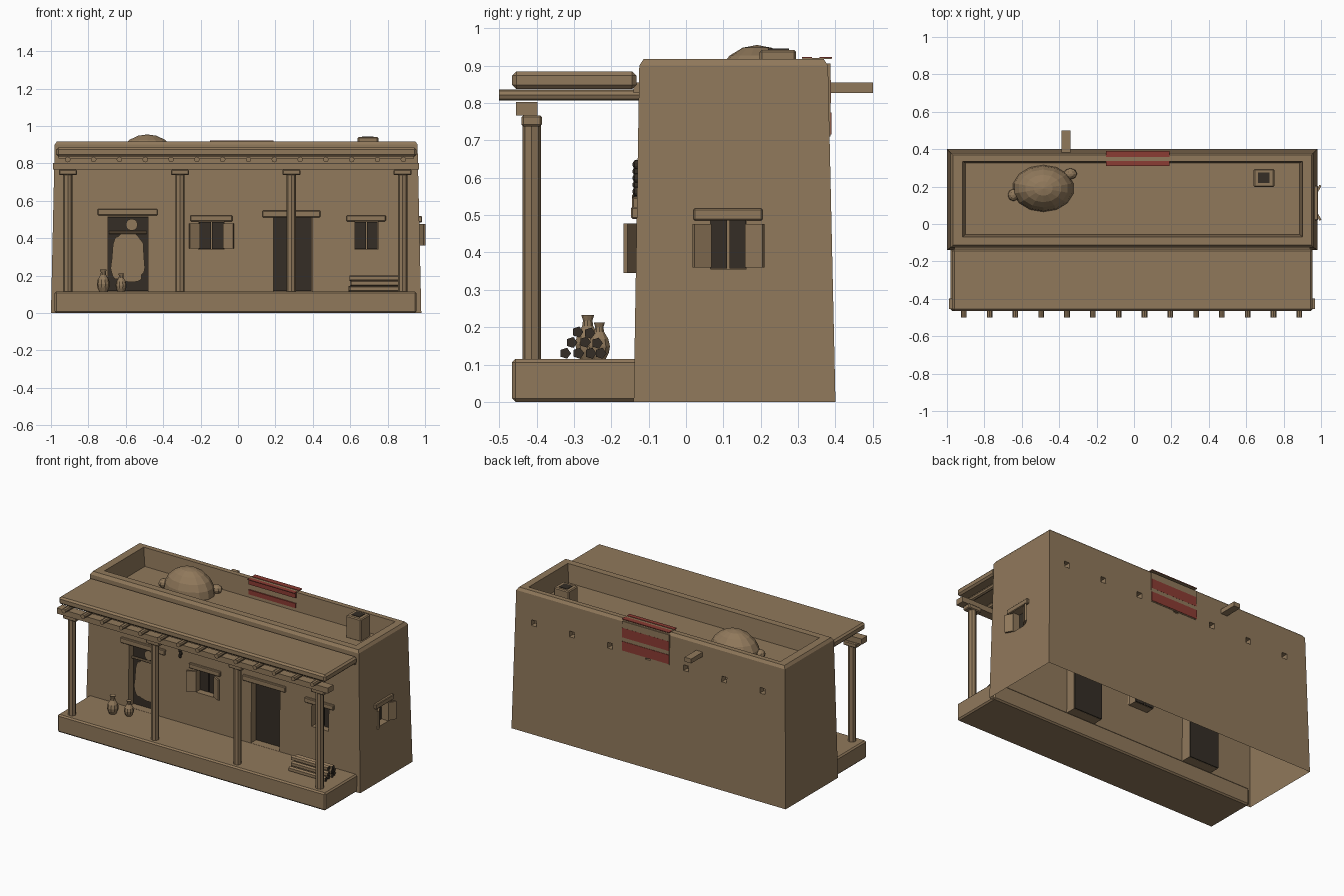
import bpy, bmesh, math, random
from mathutils import Vector, Matrix

if "Cube" in bpy.data.objects:
    bpy.data.objects.remove(bpy.data.objects["Cube"])

random.seed(4)


def material(name, rgb):
    m = bpy.data.materials.new(name)
    m.diffuse_color = (*rgb, 1)
    m.use_nodes = True
    m.node_tree.nodes["Principled BSDF"].inputs["Base Color"].default_value = m.diffuse_color
    return m


ADOBE = material("adobe brown", (0.28, 0.19, 0.105))
DARK = material("dark wood", (0.035, 0.027, 0.019))
RED = material("woven red", (0.26, 0.045, 0.033))


def finish(bm, name, mats, bevel=0):
    """Turn a bmesh into a scene object."""
    bmesh.ops.recalc_face_normals(bm, faces=bm.faces)
    if bevel:
        bmesh.ops.bevel(bm, geom=bm.edges[:], offset=bevel, segments=1, affect='EDGES')
    me = bpy.data.meshes.new(name)
    bm.to_mesh(me)
    bm.free()
    for m in mats:
        me.materials.append(m)
    ob = bpy.data.objects.new(name, me)
    bpy.context.collection.objects.link(ob)
    return ob


def add_loft(bm, rings):
    """Stack of rectangles (x0, x1, y0, y1, z) joined into a solid."""
    loops = [[bm.verts.new(p) for p in ((a, c, z), (b, c, z), (b, d, z), (a, d, z))]
             for a, b, c, d, z in rings]
    for lo, hi in zip(loops, loops[1:]):
        for i in range(4):
            j = (i + 1) % 4
            bm.faces.new((lo[i], lo[j], hi[j], hi[i]))
    bm.faces.new(loops[0][::-1])
    bm.faces.new(loops[-1])


def box(name, x0, x1, y0, y1, z0, z1, mat=ADOBE, bevel=0):
    bm = bmesh.new()
    add_loft(bm, [(x0, x1, y0, y1, z0), (x0, x1, y0, y1, z1)])
    return finish(bm, name, [mat], bevel)


def rod(name, p, q, r, sides, mat=ADOBE, end=None):
    """Prism between two points, optionally with end caps of another colour."""
    p, q = Vector(p), Vector(q)
    bm = bmesh.new()
    bmesh.ops.create_cone(bm, cap_ends=True, segments=sides, radius1=r, radius2=r,
                          depth=(q - p).length)
    if end:
        for f in bm.faces:
            f.material_index = int(abs(f.normal.z) > 0.9)
    rot = Vector((0, 0, 1)).rotation_difference(q - p).to_matrix().to_4x4()
    bm.transform(Matrix.Translation((p + q) / 2) @ rot)
    return finish(bm, name, [mat, end or mat])


def ball(name, centre, scale, mat=ADOBE, u=14, v=10):
    bm = bmesh.new()
    bmesh.ops.create_uvsphere(bm, u_segments=u, v_segments=v, radius=1)
    bm.transform(Matrix.Translation(centre) @ Matrix.Diagonal((*scale, 1)))
    return finish(bm, name, [mat])


def jar(name, x, y, z, r, h):
    """Lathed clay jar."""
    prof = [(0.6, 0), (0.9, .18), (1, .35), (.85, .55), (.45, .75), (.38, .88), (.52, 1), (.3, .96)]
    bm = bmesh.new()
    n = 10
    rings = [[bm.verts.new((x + r * a * math.cos(i * math.tau / n),
                            y + r * a * math.sin(i * math.tau / n), z + h * b))
              for i in range(n)] for a, b in prof]
    for lo, hi in zip(rings, rings[1:]):
        for i in range(n):
            bm.faces.new((lo[i], lo[(i + 1) % n], hi[(i + 1) % n], hi[i]))
    bm.faces.new(rings[0][::-1])
    bm.faces.new(rings[-1])
    return finish(bm, name, [ADOBE])


# House body: battered walls, open underneath
bm = bmesh.new()
add_loft(bm, [(-1, .98, -.14, .40, 0), (-.98, .96, -.125, .38, .90),
              (-.968, .948, -.113, .368, .918)])
house = finish(bm, "house_walls", [ADOBE])

# Openings cut from the body: roof well, doors, windows, drain holes
DOORS = [(-.695, -.48), (.19, .395)]
WINDOWS = [(-.21, -.075), (.625, .748)]
bm = bmesh.new()
add_loft(bm, [(-.90, .885, -.055, .325, .80), (-.92, .905, -.072, .338, .95)])
for a, b in DOORS:
    add_loft(bm, [(a, b, -.3, -.07, .116), (a, b, -.3, -.07, .515)])
for a, b in WINDOWS:
    add_loft(bm, [(a, b, -.3, -.08, .34), (a, b, -.3, -.08, .49)])
add_loft(bm, [(.91, 1.2, .065, .162, .355), (.91, 1.2, .065, .162, .487)])
for i in range(7):
    x = .83 - i * .275
    add_loft(bm, [(x - .018, x + .018, .345, .6, .70), (x - .018, x + .018, .345, .6, .737)])
cutter = finish(bm, "opening_cutter", [ADOBE])
cutter.hide_render = True
mod = house.modifiers.new("openings", 'BOOLEAN')
mod.operation, mod.solver, mod.object = 'DIFFERENCE', 'EXACT', cutter
bpy.context.view_layer.objects.active = house
bpy.ops.object.modifier_apply(modifier=mod.name)
bpy.data.objects.remove(cutter)
bm = bmesh.new()
bm.from_mesh(house.data)
bmesh.ops.delete(bm, geom=[f for f in bm.faces if all(v.co.z < .001 for v in f.verts)],
                 context='FACES')
bm.to_mesh(house.data)
bm.free()

# Doors and windows: dark panels and lintels
for i, (a, b) in enumerate(DOORS):
    box("door_panel", a + .001, b - .001, -.085, -.064, .117, .514, DARK)
    box("door_lintel", *((-.75, -.43), (.13, .44))[i], -.145, -.08,
        *((.522, .557), (.512, .548))[i], bevel=.004)
for i, (a, b) in enumerate(WINDOWS):
    m = (a + b) / 2
    for c, d in ((a + .001, m - .003), (m + .003, b - .001)):
        box("window_panel", c, d, -.095, -.074, .342, .488, DARK)
    box("window_lintel", *((-.255, -.03), (.58, .79))[i], -.147, -.09, .49, .522, bevel=.004)
for c, d in ((.066, .11), (.116, .161)):
    box("side_window_panel", .905, .925, c, d, .357, .486, DARK)
box("side_window_lintel", .92, .985, .02, .205, .485, .518, bevel=.004)


def leaf(name, hinge, length, angle, z0, z1):
    ob = box(name, 0, length, -.006, .006, z0, z1)
    ob.data.transform(Matrix.Translation((*hinge, 0)) @ Matrix.Rotation(math.radians(angle), 4, 'Z'))


# Open shutters
leaf("shutter_left", (-.207, -.134), .06, 180 + 28, .345, .478)
leaf("shutter_right", (-.078, -.134), .06, -28, .345, .478)
leaf("side_shutter_front", (.972, .066), .052, -62, .36, .476)
leaf("side_shutter_back", (.972, .161), .052, 62, .36, .476)

# Ragged hide hung in the left doorway, with rod and round shield
bm = bmesh.new()
pts = []
for i in range(28):
    t = i * math.tau / 28
    k = random.uniform(.9, 1.04)
    c, s = math.cos(t), math.sin(t)
    pts.append(bm.verts.new((-.588 + .092 * k * math.copysign(abs(c) ** .6, c), -.10,
                             .295 + .13 * k * math.copysign(abs(s) ** .6, s))))
face = bm.faces.new(pts)
ext = bmesh.ops.extrude_face_region(bm, geom=[face])
bmesh.ops.translate(bm, vec=(0, .008, 0), verts=[v for v in ext["geom"] if isinstance(v, bmesh.types.BMVert)])
finish(bm, "hide_curtain", [ADOBE])
rod("curtain_rod", (-.69, -.105, .43), (-.49, -.105, .43), .008, 8)
rod("round_shield", (-.568, -.11, .472), (-.568, -.09, .472), .032, 12)

# Porch: platform, posts, beam, rafters and roof slab
box("porch_platform", -.98, .955, -.465, -.125, 0, .115, bevel=.009)
for x in (-.91, -.31, .285, .88):
    rod("porch_post", (x, -.413, .11), (x, -.413, .74), .025, 8)
    box("post_capital", x - .048, x + .048, -.44, -.386, .737, .767, bevel=.005)
box("porch_beam", -.99, .967, -.455, -.398, .767, .803)
for i in range(14):
    x = -.91 + i * .138
    rod("rafter", (x, -.5, .821), (x, -.115, .821), .015, 8)
box("porch_roof", -.972, .955, -.465, -.133, .837, .884, bevel=.011)
box("roof_ledger", -.96, .94, -.14, -.115, .826, .855)

# Drain spouts, front stub and long rear one
box("front_spout", -.475, -.425, -.14, -.10, .825, .85, DARK)
box("rear_spout", -.387, -.34, .345, .50, .826, .855)

# Rooftop: chimney and domed heap
box("chimney", .64, .75, .197, .295, .795, .942, bevel=.006)
box("chimney_flue", .664, .724, .22, .276, .93, .945, DARK)
ball("roof_dome", (-.485, .19, .805), (.165, .125, .15))
ball("dome_lump_right", (-.34, .268, .825), (.036, .03, .028), u=8, v=6)
ball("dome_lump_left", (-.645, .155, .825), (.03, .033, .028), u=8, v=6)

# Striped blanket over the rear parapet
def wall_y(z):
    return .40 - .0222 * z


box("blanket_back", -.15, .19, .376, .387, .71, .905)
box("blanket_top", -.15, .19, .312, .39, .917, .920)
for z0, z1 in ((.715, .775), (.80, .862)):
    y = wall_y((z0 + z1) / 2)
    box("blanket_back_stripe", -.15, .19, y - .003, y + .006, z0, z1, RED)
for y0, y1 in ((.31, .337), (.357, .391)):
    box("blanket_top_stripe", -.15, .19, y0, y1, .919, .923, RED)
for z0, z1 in ((.82, .85), (.885, .919)):
    box("blanket_inner_stripe", -.15, .19, .322, .330, z0, z1, RED)

# Jars beside the doorway
jar("tall_jar", -.72, -.263, .114, .035, .118)
jar("short_jar", -.625, -.232, .114, .03, .098)

# Firewood stack
for y, z in ((-.323, .13), (-.288, .13), (-.255, .13), (-.228, .13),
             (-.306, .159), (-.27, .16), (-.238, .157), (-.29, .187), (-.258, .184)):
    s = random.uniform(-.008, .008)
    rod("firewood_log", (.598 + s, y, z), (.862 + s, y, z), .0155, 5, ADOBE, DARK)

# Hanging string of dried pods on the wall behind the second post
for i in range(6):
    ball("dried_pods", (-.325 + .006 * (i % 2), -.133, .545 + i * .018), (.011, .01, .013), DARK, 6, 5)
